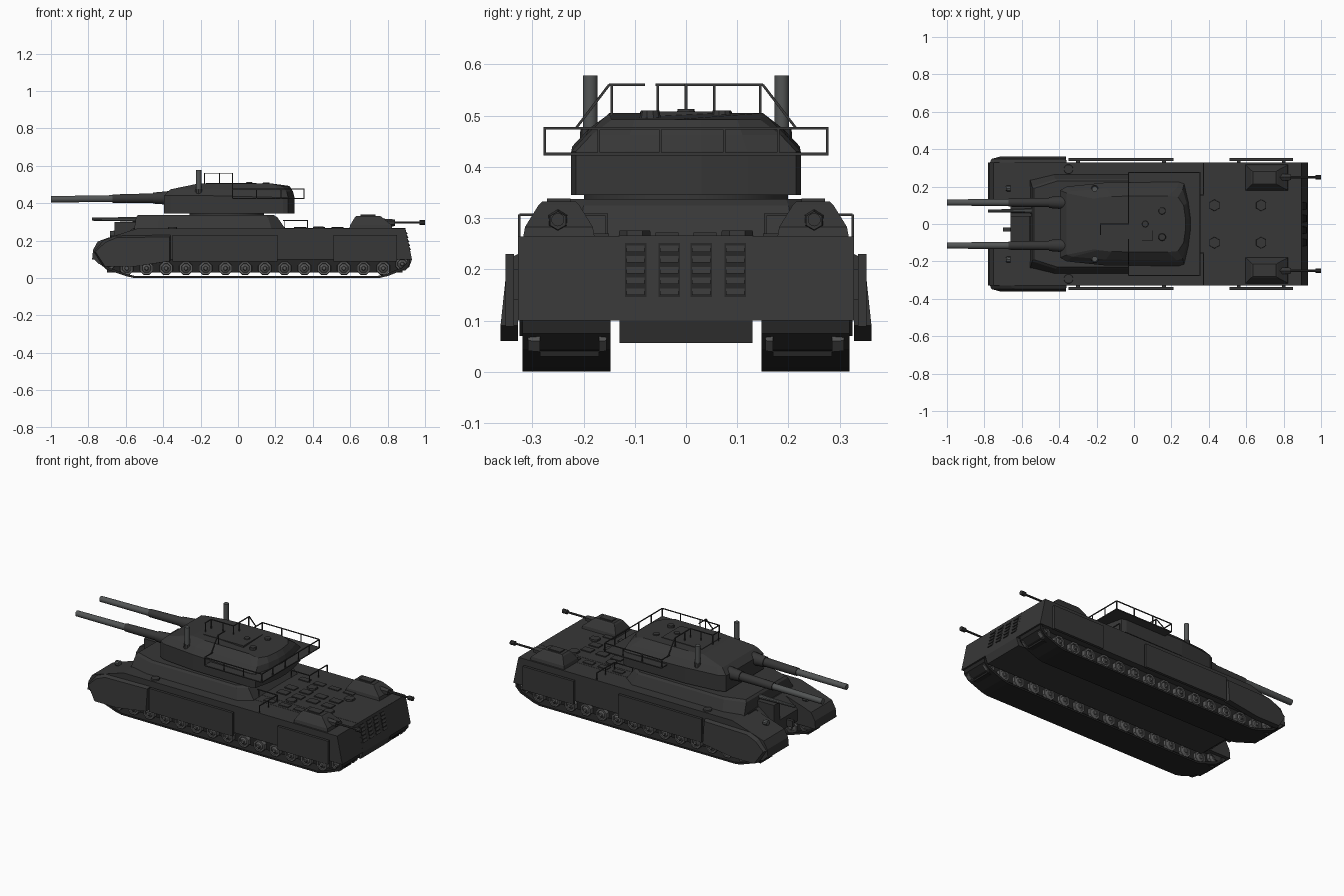
import bpy, bmesh, math
from mathutils import Vector

if "Cube" in bpy.data.objects:
    bpy.data.objects.remove(bpy.data.objects["Cube"])


def material(name, c):
    m = bpy.data.materials.new(name)
    m.diffuse_color = (*c, 1)
    m.use_nodes = True
    m.node_tree.nodes["Principled BSDF"].inputs["Base Color"].default_value = m.diffuse_color
    return m


GREY = material("dark_grey_paint", (0.038, 0.038, 0.038))
BLACK = material("track_black", (0.018, 0.018, 0.018))
STEEL = material("gun_steel", (0.085, 0.09, 0.09))
WHEEL = material("wheel_grey", (0.10, 0.10, 0.10))


def loft(name, loops, mat, closed=False):
    """Skin matching loops of points; caps both ends, or joins last to first."""
    bm = bmesh.new()
    rings = [[bm.verts.new(p) for p in lp] for lp in loops]
    n = len(rings[0])
    pairs = list(zip(rings, rings[1:])) + ([(rings[-1], rings[0])] if closed else [])
    for a, b in pairs:
        for i in range(n):
            j = (i + 1) % n
            bm.faces.new((a[i], a[j], b[j], b[i]))
    if not closed:
        bm.faces.new(rings[0])
        bm.faces.new(rings[-1])
    bmesh.ops.recalc_face_normals(bm, faces=bm.faces)
    me = bpy.data.meshes.new(name)
    bm.to_mesh(me)
    bm.free()
    me.materials.append(mat)
    ob = bpy.data.objects.new(name, me)
    bpy.context.collection.objects.link(ob)
    return ob


def prism(name, prof, y0, y1, mat=GREY):
    return loft(name, [[(x, y, z) for x, z in prof] for y in (y0, y1)], mat)


def box(name, x0, x1, y0, y1, z0, z1, mat=GREY):
    return prism(name, [(x0, z0), (x1, z0), (x1, z1), (x0, z1)], y0, y1, mat)


def tube(name, stations, mat, n=16):
    """Turned part through (point, radius) stations on one straight axis."""
    pts = [(Vector(p), r) for p, r in stations]
    q = (pts[-1][0] - pts[0][0]).to_track_quat('Z', 'Y')
    return loft(name, [[p + q @ Vector((r * math.cos(2 * math.pi * (i + .5) / n),
                                        r * math.sin(2 * math.pi * (i + .5) / n), 0))
                        for i in range(n)] for p, r in pts], mat)


def smooth(ob):
    bpy.context.view_layer.objects.active = ob
    ob.select_set(True)
    bpy.ops.object.shade_smooth_by_angle(angle=math.radians(30))
    ob.select_set(False)
    return ob


def rail(name, pts, r=0.0035):
    for a, b in zip(pts, pts[1:]):
        tube(name, [(a, r), (b, r)], GREY, 4)


def mirrored(half):
    """Complete a half outline (x, y, z) listed front to rear on +y."""
    return half + [(x, -y, z) for x, y, z in reversed(half)]


# Central hull
prism("centre_hull", [(-.56, .266), (-.66, .19), (-.66, .12), (-.58, .056),
                      (.915, .056), (.93, .1), (.895, .266)], -.13, .13)
box("deck_plate", -.56, .894, -.2, .2, .24, .265)

for s in (-1, 1):
    # Sponsons over the tracks
    prism("sponson", [(-.78, .10), (-.775, .15), (-.75, .195), (-.70, .213), (-.54, .264),
                      (.895, .264), (.93, .10)], s * .128, s * .328)
    # Rounded nose caps with outer fenders
    prism("nose_cap", [(-.77, .10), (-.745, .075), (-.70, .07), (-.66, .10)], s * .15, s * .325)
    loft("front_fender", [
        [(x, s * .328, z) for x, z in ((-.77, .14), (-.72, .2), (-.66, .225), (-.36, .23), (-.36, .09), (-.56, .06), (-.72, .06))],
        [(x, s * (.348 if z > .12 else .362), z) for x, z in
         ((-.762, .14), (-.71, .19), (-.65, .215), (-.365, .22), (-.365, .09), (-.56, .06), (-.71, .06))]], GREY)
    # Side skirt plates
    for x0, x1 in ((-.35, .21), (.51, .85)):
        box("side_skirt", x0, x1, s * .336, s * .352, .088, .23)
        for x in (x0 + .04, x1 - .06):
            box("skirt_bracket", x, x + .02, s * .32, s * .34, .14, .2)

    # Track belt: thin closed band around the running gear
    path = [(-.755, .11), (-.74, .075), (-.70, .045), (-.60, .01), (-.56, .001), (.76, .001),
            (.80, .01), (.89, .045), (.92, .075), (.92, .11)]
    inner = [(x * .985, z + .010) for x, z in path]
    loft("track_belt", [[(x, s * y, z) for x, z in path + inner[::-1]] for y in (.147, .319)], BLACK)
    box("wheel_bay", -.70, .88, s * .17, s * .285, .03, .11, BLACK)
    # Road wheels with hubs, plus raised end wheels
    wheels = [(-.595 + .1055 * i, .052) for i in range(14)] + [(.878, .075), (-.69, .082)]
    for x, z in wheels:
        for y0, y1 in ((.285, .308), (.17, .155)):
            d = .008 if y1 > y0 else -.004
            tube("road_wheel", [((x, s * y0, z), .039), ((x, s * y1, z), .037),
                                ((x, s * y1, z), .026), ((x, s * (y1 - d), z), .024),
                                ((x, s * y1, z), .012), ((x, s * (y1 + d), z), .009)], WHEEL, 8)

    # Rear gun turrets
    def ring(x0, x1, y0, y1, z):
        return [(x0, s * y0, z), (x1, s * y0, z), (x1, s * y1, z), (x0, s * y1, z)]
    loft("rear_turret", [ring(.595, .825, .178, .318, .262), ring(.60, .82, .182, .314, .283),
                         ring(.625, .77, .208, .288, .325), ring(.635, .76, .215, .281, .332)], GREY)
    box("rear_turret_hatch", .655, .735, s * .225, s * .271, .33, .338)
    tube("rear_gun_mount", [((.78, s * .25, .295), .022), ((.84, s * .25, .295), .018)], GREY, 6)
    smooth(tube("rear_gun", [((.83, s * .25, .297), .006), ((.97, s * .25, .297), .006),
                             ((.97, s * .25, .297), .013), ((1, s * .25, .297), .013)], GREY, 10))

    # Main guns: base collar, sleeve, bare barrel
    y = s * .115
    smooth(tube("gun_collar", [((-.36, y, .428), .038), ((-.455, y, .427), .030)], GREY))
    smooth(tube("gun_sleeve", [((-.44, y, .427), .026), ((-.67, y, .424), .023)], GREY))
    smooth(tube("gun_barrel", [((-.66, y, .424), .019), ((-1, y, .421), .017)], STEEL))

    # Rangefinder posts on the turret shoulders
    tube("post_base", [((-.21, s * .187, .43), .022), ((-.21, s * .187, .475), .019)], GREY, 10)
    smooth(tube("rangefinder_post", [((-.21, s * .187, .45), .0145), ((-.21, s * .187, .578), .0145)], STEEL))

    # Deck fittings: vents, hatch, corner rail, tow hooks
    for x in (.43, .68):
        tube("deck_vent", [((x, s * .1, .26), .032), ((x, s * .1, .276), .030)], GREY, 6)
    for x in (.30, .40, .50, .60):
        box("deck_grille", x, x + .065, s * .015, s * .06, .26, .272)
        box("deck_grille", x, x + .065, s * .15, s * .185, .26, .270)
    tube("deck_hatch", [((-.35, s * .293, .26), .026), ((-.35, s * .293, .272), .024)], GREY, 12)
    rail("deck_rail", [(.24, s * .155, .307), (.372, s * .155, .307), (.372, s * .325, .307)])
    for px, py in ((.25, .155), (.372, .155), (.372, .24), (.372, .325)):
        rail("deck_rail_post", [(px, s * py, .262), (px, s * py, .307)])
    tube("headlamp", [((-.66, s * .19, .235), .018), ((-.685, s * .19, .235), .015)], STEEL, 10)

# Louvres on the sloped stern plate
for y in (-.0985, -.033, .03, .0965):
    for k in range(5):
        z = .15 + .021 * k
        x = .93 - (z - .1) * .211
        prism("louvre_recess", [(x - .01, z - .004), (x + .001, z - .004),
                                (x - .003, z + .017), (x - .01, z + .017)], y - .021, y + .021, BLACK)
        prism("louvre_slat", [(x - .01, z), (x + .006, z), (x - .001, z + .013), (x - .01, z + .013)],
              y - .018, y + .018)

# Superstructure
loft("superstructure", [mirrored([(-.555, .235, .26), (-.43, .265, .26), (.18, .265, .26), (.255, .21, .26)]),
                        mirrored([(-.545, .20, .325), (-.42, .24, .325), (.16, .24, .325), (.21, .20, .325)]),
                        mirrored([(-.535, .19, .337), (-.41, .23, .337), (.15, .23, .337), (.19, .195, .337)])], GREY)
smooth(tube("turret_ring", [((-.06, 0, .33), .2), ((-.06, 0, .35), .2)], GREY, 32))

# Main turret
low = [(-.395, .18), (-.36, .20), (-.15, .222), (.24, .224), (.268, .215), (.29, .12), (.302, .03)]
mid = [(-.36, .165), (-.33, .175), (-.15, .19), (.23, .195), (.26, .185), (.282, .11), (.294, .03)]
top = [(-.21, .135), (-.19, .14), (-.12, .148), (.18, .15), (.235, .145), (.265, .1), (.275, .03)]


def layer(pts, zf, zr, x_drop=.18):
    return mirrored([(x, y, zr if x > x_drop else zf) for x, y in pts])


loft("main_turret", [layer(low, .345, .345), layer(low, .44, .43),
                     layer(mid, .474, .462), layer(top, .505, .492)], GREY)
for s in (-1, 1):
    tube("roof_hatch", [((.15, s * .07, .49), .022), ((.15, s * .07, .51), .018)], GREY, 10)
box("roof_plate", -.17, .1, -.09, .09, .49, .508)
tube("roof_vent", [((.06, 0, .5), .02), ((.06, 0, .513), .016)], GREY, 10)

# Turret walkway with guard rails
box("walkway", -.03, .355, -.278, .278, .422, .428)
corners = [(-.03, -.276), (.353, -.276), (.353, .276), (-.03, .276)]
rail("walkway_rail", [(x, y, .475) for x, y in [(-.03, -.2)] + corners + [(-.03, .2)]])
posts = [(.353, y) for y in (-.276, -.17, -.05, .075, .18, .276)]
posts += [(x, s * .276) for x in (-.03, .1, .23) for s in (-1, 1)]
for x, y in posts:
    rail("walkway_post", [(x, y, .425), (x, y, .475)])

# Roof rails
rail("roof_rail", [(-.03, .215, .475), (-.03, .15, .56), (-.03, 0, .56), (-.18, 0, .56), (-.18, -.06, .56)])
rail("roof_rail", [(-.03, -.215, .475), (-.03, -.15, .56), (-.03, -.08, .56)])
for x, y in ((-.03, .145), (-.03, .055), (-.03, 0), (-.10, 0), (-.18, 0), (-.18, -.055), (-.03, -.145)):
    rail("roof_rail_post", [(x, y, .49), (x, y, .56)])

# Small bow gun on its mount
smooth(tube("bow_gun", [((-.53, .07, .313), .014), ((-.62, .07, .314), .011), ((-.78, .07, .314), .008)], STEEL, 10))
box("bow_gun_mount", -.66, -.54, .04, .10, .19, .30)
box("bow_hook", -.70, -.65, -.04, -.02, .13, .17)
